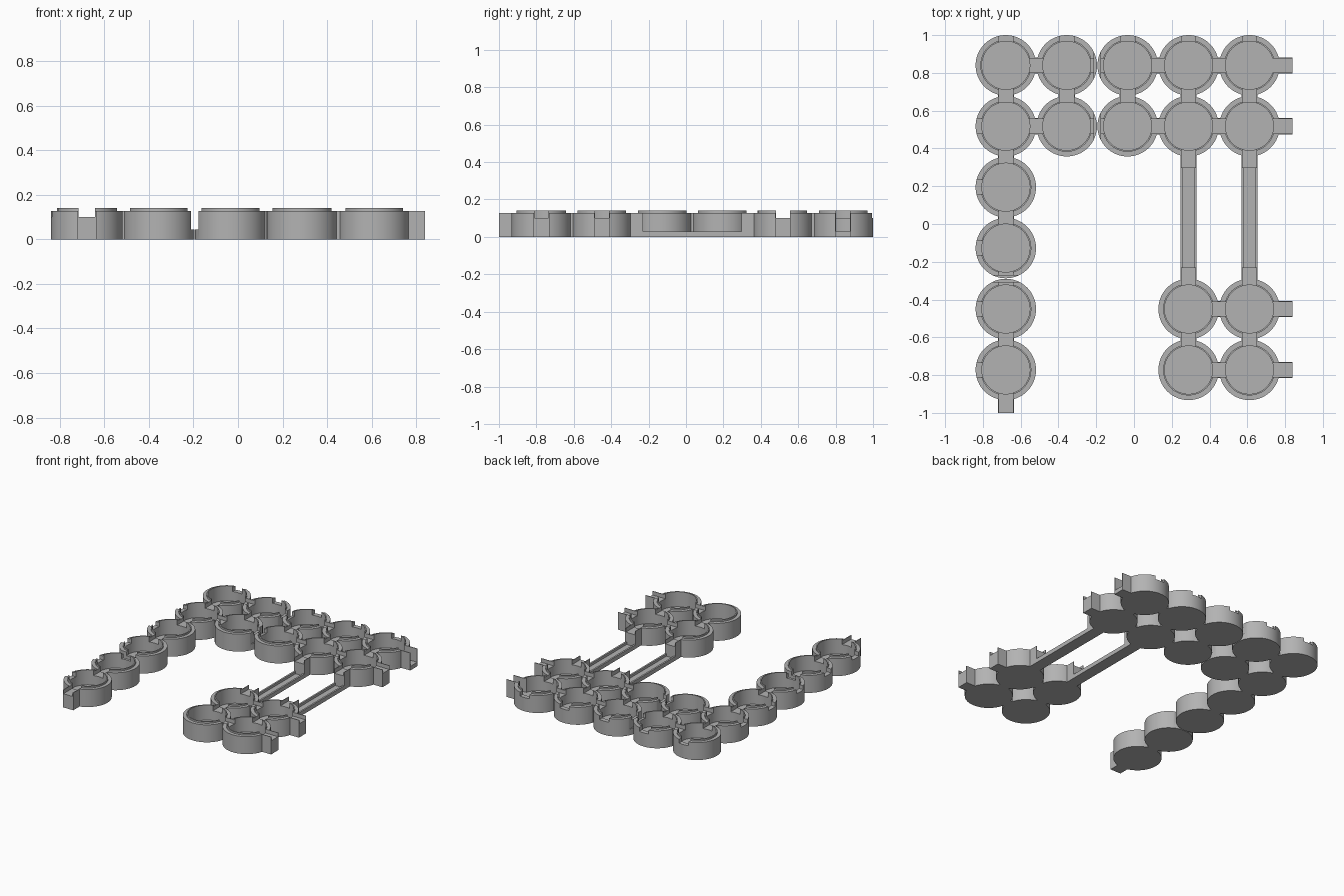
import bpy, bmesh, math
from mathutils import Vector, Matrix

if "Cube" in bpy.data.objects:
    bpy.data.objects.remove(bpy.data.objects["Cube"])

PITCH, X0, Y0 = 0.3225, -0.6785, 0.84
R, TOP, NOTCH = 0.16, 0.128, 0.10
HALF, SLOT, REACH = 0.0425, 0.0375, 0.2275
DIRS = {"left": (-1, 0), "right": (1, 0), "front": (0, 1), "back": (0, -1)}

grey = bpy.data.materials.new("plain_grey")
grey.use_nodes = True
grey.diffuse_color = (0.45, 0.45, 0.45, 1)
grey.node_tree.nodes["Principled BSDF"].inputs["Base Color"].default_value = (0.45, 0.45, 0.45, 1)


def finish(bm, name, material=grey):
    bmesh.ops.recalc_face_normals(bm, faces=bm.faces)
    mesh = bpy.data.meshes.new(name)
    bm.to_mesh(mesh)
    bm.free()
    obj = bpy.data.objects.new(name, mesh)
    bpy.context.collection.objects.link(obj)
    if material:
        mesh.materials.append(material)
    return obj


def add_box(bm, lo, hi):
    lo, hi = Vector(lo), Vector(hi)
    size = hi - lo
    mat = Matrix.Translation((lo + hi) / 2) @ Matrix.Diagonal((*size, 1))
    bmesh.ops.create_cube(bm, size=1, matrix=mat)


def add_run(bm, start, step, a, b, side0, side1, z0, z1):
    """Box running from distance a to b along a grid direction."""
    d = Vector((step[0], -step[1], 0))
    n = Vector((-d.y, d.x, 0))
    p, q = start + d * a + n * side0, start + d * b + n * side1
    add_box(bm, (min(p.x, q.x), min(p.y, q.y), z0), (max(p.x, q.x), max(p.y, q.y), z1))


def centre(i, j):
    return Vector((X0 + PITCH * i, Y0 - PITCH * j, 0))


def cut(obj, cutter):
    mod = obj.modifiers.new("cut", 'BOOLEAN')
    mod.operation, mod.solver, mod.object = 'DIFFERENCE', 'EXACT', cutter
    bpy.context.view_layer.objects.active = obj
    bpy.ops.object.modifier_apply(modifier=mod.name)


def smooth(obj):
    bpy.ops.object.select_all(action='DESELECT')
    obj.select_set(True)
    bpy.context.view_layer.objects.active = obj
    bpy.ops.object.shade_smooth_by_angle(angle=math.radians(30))


def make_cup(name, at):
    """Turned cup with a stepped rim."""
    profile = [(0, 0), (R, 0), (R, TOP), (0.135, TOP), (0.135, 0.14),
               (0.127, 0.14), (0.127, 0.03), (0, 0.03)]
    bm = bmesh.new()
    verts = [bm.verts.new((r, 0, z)) for r, z in profile]
    edges = [bm.edges.new(pair) for pair in zip(verts, verts[1:])]
    bmesh.ops.spin(bm, geom=verts + edges, axis=(0, 0, 1), cent=(0, 0, 0),
                   angle=math.tau, steps=64)
    bmesh.ops.remove_doubles(bm, verts=bm.verts, dist=0.0001)
    bmesh.ops.translate(bm, verts=bm.verts, vec=at)
    return finish(bm, name)


def make_link(name, at, step, a, b, floor=NOTCH):
    """Short trough with thin side walls."""
    bm = bmesh.new()
    add_run(bm, at, step, a, b, -SLOT, SLOT, 0, floor)
    for s in (-1, 1):
        add_run(bm, at, step, a, b, s * SLOT, s * HALF, 0, TOP)
    return finish(bm, name)


cups = [(i, j) for j in (0, 1) for i in range(5)]
cups += [(0, j) for j in range(2, 6)] + [(i, j) for j in (4, 5) for i in (3, 4)]
tabs = {((4, j), "right") for j in (0, 1, 4, 5)} | {((0, 5), "front")}
bridged = {((i, 1), "front") for i in (3, 4)} | {((i, 4), "back") for i in (3, 4)}
sockets = {((i, 0), "back") for i in range(5)} | {((0, j), "left") for j in range(1, 6)}

# Hinge gaps that cross the links
bm = bmesh.new()
for j in (0, 1):
    add_run(bm, centre(1, j), (1, 0), PITCH / 2 - 0.017, PITCH / 2 + 0.017, -0.11, 0.11, 0.045, 0.2)
add_run(bm, centre(0, 3), (0, 1), PITCH / 2 - 0.017, PITCH / 2 + 0.017, -0.11, 0.11, 0.045, 0.2)
gap_cutter = finish(bm, "gap_cutter", None)
gap_cutter.hide_render = True
hinged_cups = {(1, 0), (2, 0), (1, 1), (2, 1), (0, 3), (0, 4)}
hinged_links = {((1, 0), "right"), ((1, 1), "right"), ((0, 3), "front")}

for cell in cups:
    at = centre(*cell)
    cup = make_cup(f"cup_{cell[0]}_{cell[1]}", at)
    notches = bmesh.new()
    for side, step in DIRS.items():
        key = (cell, side)
        joined = (cell[0] + step[0], cell[1] + step[1]) in cups
        if not (joined or key in tabs | bridged | sockets):
            continue
        # One tab is an open entry down to the cup floor
        floor = 0.03 if key == ((4, 0), "right") else NOTCH
        add_run(notches, at, step, 0.1, 0.18, -SLOT, SLOT, floor, 0.2)
        if key in tabs:
            make_link(f"{side}_tab_{cell[0]}_{cell[1]}", at, step, 0.145, REACH, floor)
        elif key in bridged:
            make_link(f"bridge_end_{cell[0]}_{cell[1]}", at, step, 0.145, 0.22)
        elif joined and side in ("right", "front"):
            link = make_link(f"{side}_link_{cell[0]}_{cell[1]}", at, step, 0.14, PITCH - 0.14)
            if key in hinged_links:
                cut(link, gap_cutter)
    cutter = finish(notches, "notch_cutter", None)
    cut(cup, cutter)
    bpy.data.objects.remove(cutter)
    if cell in hinged_cups:
        cut(cup, gap_cutter)
    smooth(cup)
bpy.data.objects.remove(gap_cutter)

# Low bridges between the two groups of cups
for i in (3, 4):
    bm = bmesh.new()
    a, b = 0.2, 3 * PITCH - 0.2
    add_run(bm, centre(i, 1), (0, 1), a, b, -0.03, 0.03, 0, 0.012)
    for s in (-1, 1):
        add_run(bm, centre(i, 1), (0, 1), a, b, s * 0.03, s * HALF, 0, 0.03)
    finish(bm, f"bridge_{i}")
